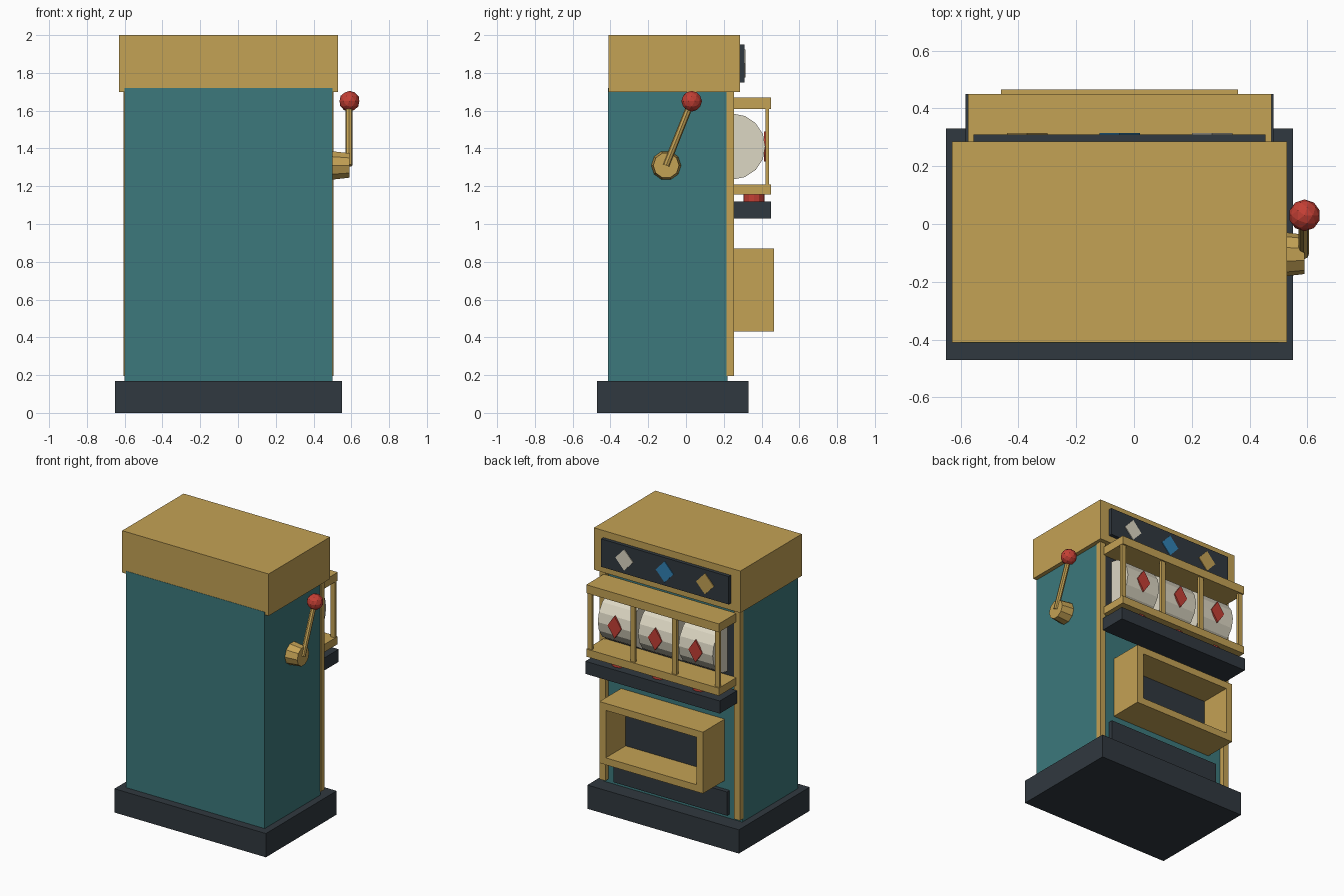
import bpy, bmesh
from math import pi
from mathutils import Vector, Matrix

if "Cube" in bpy.data.objects:
    bpy.data.objects.remove(bpy.data.objects["Cube"])

CX = -0.05  # cabinet centre line; the lever offsets the whole model
COLS = (0.27, -0.05, -0.37)  # three reel columns


def material(name, rgb):
    m = bpy.data.materials.new(name)
    m.diffuse_color = (*rgb, 1)
    m.use_nodes = True
    m.node_tree.nodes["Principled BSDF"].inputs["Base Color"].default_value = m.diffuse_color
    return m


TEAL = material("teal", (0.045, 0.19, 0.20))
GOLD = material("gold", (0.55, 0.36, 0.09))
DARK = material("dark", (0.03, 0.04, 0.05))
CREAM = material("cream", (0.72, 0.68, 0.55))
RED = material("red", (0.55, 0.05, 0.035))
BLUE = material("blue", (0.03, 0.22, 0.45))


def finish(name, bm, mat):
    bmesh.ops.recalc_face_normals(bm, faces=bm.faces)
    me = bpy.data.meshes.new(name)
    bm.to_mesh(me)
    bm.free()
    me.materials.append(mat)
    ob = bpy.data.objects.new(name, me)
    bpy.context.collection.objects.link(ob)
    return ob


def box(name, x, y, z, mat):
    bm = bmesh.new()
    bmesh.ops.create_cube(bm, size=1)
    for v in bm.verts:
        v.co = [(r[0] + r[1]) / 2 + c * (r[1] - r[0]) for r, c in zip((x, y, z), v.co)]
    return finish(name, bm, mat)


def mid(width):
    return (CX - width / 2, CX + width / 2)


def rod(name, a, b, r1, r2, sides, mat):
    a, b = Vector(a), Vector(b)
    d = b - a
    rot = Vector((0, 0, 1)).rotation_difference(d).to_matrix().to_4x4()
    bm = bmesh.new()
    bmesh.ops.create_cone(bm, cap_ends=True, segments=sides, radius1=r1, radius2=r2,
                          depth=d.length, matrix=Matrix.Translation((a + b) / 2) @ rot)
    return finish(name, bm, mat)


def diamond(name, x, y, z, w, h, depth, mat):
    bm = bmesh.new()
    vs = [bm.verts.new((x + dx, y, z + dz))
          for dx, dz in ((w / 2, 0), (0, h / 2), (-w / 2, 0), (0, -h / 2))]
    face = bm.faces.new(vs)
    ext = bmesh.ops.extrude_face_region(bm, geom=[face])["geom"]
    moved = [g for g in ext if isinstance(g, bmesh.types.BMVert)]
    bmesh.ops.translate(bm, verts=moved, vec=(0, depth, 0))
    return finish(name, bm, mat)


# Cabinet
box("plinth", mid(1.20), (-0.47, 0.33), (0, 0.17), DARK)
box("cabinet_body", mid(1.10), (-0.412, 0.22), (0.17, 1.72), TEAL)
box("head_box", mid(1.16), (-0.41, 0.285), (1.70, 2.0), GOLD)
for side, s in (("left", -1), ("right", 1)):
    x = sorted((CX + s * 0.51, CX + s * 0.555))
    box(side + "_corner_trim", x, (0.215, 0.255), (0.195, 1.70), GOLD)
box("kick_panel", mid(0.90), (0.21, 0.25), (0.20, 0.37), DARK)

# Head display
box("display_panel", mid(1.01), (0.28, 0.31), (1.75, 1.95), DARK)
for x, mat, n in zip(COLS, (CREAM, BLUE, GOLD), "abc"):
    diamond("display_diamond_" + n, x, 0.305, 1.85, 0.14, 0.15, 0.01, mat)

# Reel window
box("reel_backing", mid(1.01), (0.21, 0.25), (1.18, 1.64), DARK)
box("window_top_bar", mid(1.05), (0.25, 0.45), (1.61, 1.67), GOLD)
box("window_bottom_bar", mid(1.05), (0.25, 0.45), (1.155, 1.21), GOLD)
for i, dx in enumerate((-0.505, -0.165, 0.165, 0.505)):
    box(f"window_post_{i + 1}", (CX + dx - 0.018, CX + dx + 0.018),
        (0.42, 0.44), (1.20, 1.62), GOLD)

# Reels, reel symbols and buttons
box("button_shelf", mid(1.065), (0.25, 0.45), (1.03, 1.12), DARK)
for x, n in zip(COLS, "abc"):
    rod("reel_" + n, (x - 0.135, 0.245, 1.41), (x + 0.135, 0.245, 1.41), 0.175, 0.175, 16, CREAM)
    diamond("reel_diamond_" + n, x, 0.413, 1.41, 0.11, 0.16, 0.012, RED)
    rod("button_" + n, (x, 0.36, 1.11), (x, 0.36, 1.16), 0.055, 0.055, 12, RED)

# Payout tray
tx, ty, tz, t = mid(0.82), (0.22, 0.465), (0.43, 0.87), 0.05
box("tray_top", tx, ty, (tz[1] - t, tz[1]), GOLD)
box("tray_bottom", tx, ty, (tz[0], tz[0] + t), GOLD)
box("tray_left", (tx[0], tx[0] + t), ty, (tz[0] + t, tz[1] - t), GOLD)
box("tray_right", (tx[1] - t, tx[1]), ty, (tz[0] + t, tz[1] - t), GOLD)
box("tray_back", (tx[0] + t, tx[1] - t), (0.21, 0.24), (tz[0] + t, tz[1] - t), DARK)

# Pull lever
rod("lever_hub", (0.49, -0.105, 1.31), (0.59, -0.105, 1.31), 0.08, 0.068, 10, GOLD)
rod("lever_arm", (0.587, -0.105, 1.31), (0.587, 0.03, 1.65), 0.018, 0.018, 8, GOLD)
bm = bmesh.new()
bmesh.ops.create_icosphere(bm, subdivisions=2, radius=0.055,
                           matrix=Matrix.Translation((0.59, 0.03, 1.65)))
finish("lever_knob", bm, RED)
